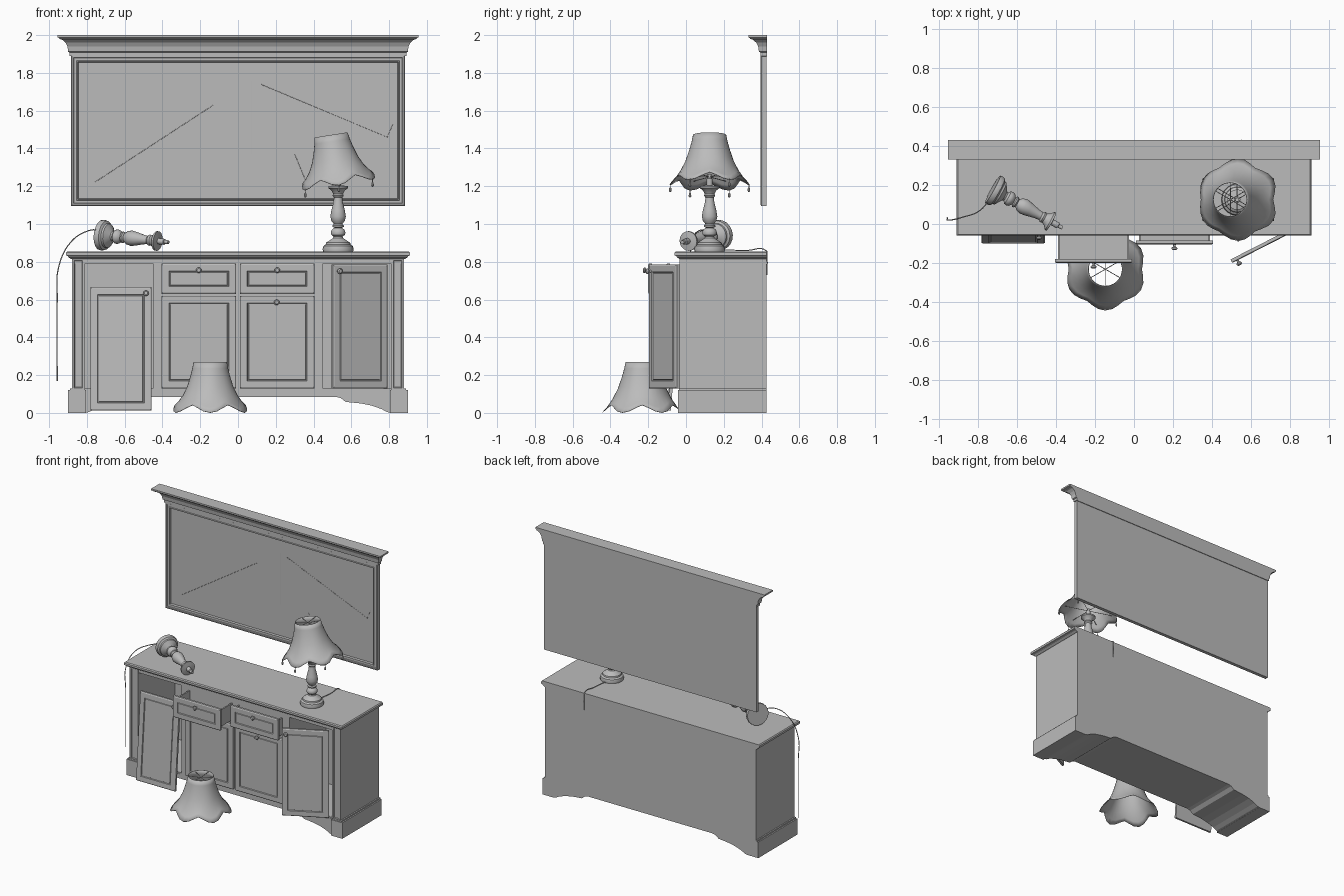
import bpy, bmesh
from math import sin, cos, pi, radians
from mathutils import Matrix, Vector

if "Cube" in bpy.data.objects:
    bpy.data.objects.remove(bpy.data.objects["Cube"])

grey = bpy.data.materials.new("plain grey")
grey.use_nodes = True
grey.diffuse_color = (0.5, 0.5, 0.5, 1)
grey.node_tree.nodes["Principled BSDF"].inputs["Base Color"].default_value = (0.5, 0.5, 0.5, 1)


def finish(name, bm, matrix=None, smooth=False):
    bmesh.ops.recalc_face_normals(bm, faces=bm.faces)
    mesh = bpy.data.meshes.new(name)
    bm.to_mesh(mesh)
    bm.free()
    ob = bpy.data.objects.new(name, mesh)
    bpy.context.collection.objects.link(ob)
    mesh.materials.append(grey)
    if matrix:
        ob.matrix_world = matrix
    if smooth:
        bpy.ops.object.select_all(action='DESELECT')
        ob.select_set(True)
        bpy.context.view_layer.objects.active = ob
        bpy.ops.object.shade_smooth_by_angle(angle=radians(35))
    return ob


def box_mesh(lo, hi):
    bm = bmesh.new()
    bmesh.ops.create_cube(bm, size=1)
    for v in bm.verts:
        v.co = [l if c < 0 else h for c, l, h in zip(v.co, lo, hi)]
    return bm


def box(name, x, y, z, matrix=None):
    return finish(name, box_mesh((x[0], y[0], z[0]), (x[1], y[1], z[1])), matrix)


def panel(name, w, h, t, steps, matrix):
    """Slab whose front (-y) face is stepped by (inset, rise) pairs."""
    bm = box_mesh((0, -t, 0), (w, 0, h))
    bm.normal_update()
    front = min(bm.faces, key=lambda f: f.calc_center_median().y)
    for inset, rise in steps:
        bmesh.ops.inset_region(bm, faces=[front], thickness=inset, depth=0)
        for v in front.verts:
            v.co.y -= rise
    return finish(name, bm, matrix)


def loft(name, rings, caps=True, matrix=None, smooth=True):
    bm = bmesh.new()
    loops = [[bm.verts.new(p) for p in ring] for ring in rings]
    n = len(loops[0])
    for a, b in zip(loops, loops[1:]):
        for i in range(n):
            j = (i + 1) % n
            bm.faces.new((a[i], a[j], b[j], b[i]))
    if caps:
        bm.faces.new(loops[0])
        bm.faces.new(loops[-1])
    return finish(name, bm, matrix, smooth)


def lathe(name, profile, matrix, n=20):
    rings = [[(r * cos(2 * pi * i / n), r * sin(2 * pi * i / n), z) for i in range(n)]
             for r, z in profile]
    return loft(name, rings, matrix=matrix)


def cord(name, points, radius=0.003, matrix=None, curved=True):
    curve = bpy.data.curves.new(name, 'CURVE')
    curve.dimensions = '3D'
    curve.bevel_depth = radius
    curve.bevel_resolution = 1
    curve.resolution_u = 6
    spline = curve.splines.new('BEZIER' if curved else 'POLY')
    pts = spline.bezier_points if curved else spline.points
    pts.add(len(points) - 1)
    for p, co in zip(pts, points):
        if curved:
            p.co = co
            p.handle_left_type = p.handle_right_type = 'AUTO'
        else:
            p.co = (*co, 1)
    ob = bpy.data.objects.new(name, curve)
    bpy.context.collection.objects.link(ob)
    curve.materials.append(grey)
    if matrix:
        ob.matrix_world = matrix


def knob(name, matrix, x, y, z):
    profile = [(0.007, 0), (0.006, 0.012), (0.014, 0.018), (0.015, 0.024), (0.009, 0.03)]
    lathe(name, profile, matrix @ Matrix.Translation((x, y, z)) @ Matrix.Rotation(pi / 2, 4, 'X'), 12)


at = lambda x, y, z: Matrix.Translation((x, y, z))
BACK = 0.425

# Cabinet carcass: open side compartments around a closed middle
box("cabinet_back", (-0.88, 0.88), (0.405, BACK), (0.09, 0.82))
box("cabinet_floor", (-0.87, 0.87), (-0.028, 0.41), (0.085, 0.13))
box("cabinet_ceiling", (-0.87, 0.87), (-0.03, 0.41), (0.79, 0.82))
box("cabinet_middle", (-0.45, 0.45), (-0.03, 0.41), (0.1, 0.81))
for side, s in (("left", 1), ("right", -1)):
    xs = sorted((0.88 * s, 0.81 * s))
    box(side + "_cabinet_side", xs, (-0.025, BACK), (0.1, 0.82))
    panel(side + "_pilaster", 0.07, 0.7, 0.012, [(0.018, 0), (0.005, -0.007)],
          at(xs[0], -0.023, 0.12))
    foot = sorted((0.9 * s, 0.805 * s))
    box(side + "_foot_block", foot, (-0.043, BACK), (0, 0.12))
    box(side + "_foot_moulding", sorted((0.89 * s, 0.81 * s)), (-0.038, BACK), (0.12, 0.13))

# Arched plinth, running the full depth
half = [(0.81, 0), (0.79, 0.004), (0.76, 0.02), (0.71, 0.038), (0.65, 0.05), (0.57, 0.058),
        (0.545, 0.078), (0.52, 0.085)]
outline = [(0.81, 0.12)] + half + [(-x, z) for x, z in reversed(half)] + [(-0.81, 0.12)]
loft("arched_plinth", [[(x, y, z) for x, z in outline] for y in (-0.03, BACK)], smooth=False)

# Counter top with stepped moulding
layers = [(0.885, 0.035, 0.815), (0.9, 0.05, 0.825), (0.9, 0.05, 0.83), (0.91, 0.06, 0.833),
          (0.91, 0.06, 0.848), (0.904, 0.054, 0.855)]
loft("counter_top", [[(-x, -y, z), (x, -y, z), (x, BACK, z), (-x, BACK, z)] for x, y, z in layers],
     smooth=False)

# Doors and drawers
trim = [(0.01, 0.004), (0.045, 0), (0.004, -0.007), (0.005, 0), (0.003, 0.004)]
for name, x in (("right", -0.405), ("left", 0.01)):
    panel(name + "_middle_door", 0.395, 0.49, 0.016, trim, at(x, -0.03, 0.13))
knob("middle_door_knob", at(0.01, -0.05, 0.13), 0.195, 0, 0.455)

for name, x, out in (("right", -0.405, -0.18), ("left", 0.01, -0.085)):
    m = at(x, out, 0.63)
    panel(name + "_drawer_front", 0.395, 0.16, 0.016, trim, m)
    knob(name + "_drawer_knob", m, 0.1975, -0.018, 0.125)
    deep = -0.02 - out
    box(name + "_drawer_floor", (0.015, 0.38), (0, deep), (0.015, 0.025), m)
    for k, xs in enumerate(((0.015, 0.025), (0.37, 0.38))):
        box(name + "_drawer_side_%d" % k, xs, (0, deep), (0.015, 0.14), m)

swung = at(0.495, -0.182, 0.13) @ Matrix.Rotation(radians(27), 4, 'Z')
leaning = at(-0.782, -0.08, 0.012) @ Matrix.Rotation(radians(-4.4), 4, 'X')
for name, m, kx in (("open_door", swung, 0.03), ("fallen_door", leaning, 0.295)):
    panel(name, 0.325, 0.655, 0.016, trim, m)
    knob(name + "_knob", m, kx, -0.018, 0.62)

# Mirror with stepped frame, cracks and cornice
panel("mirror", 1.77, 0.8, 0.026,
      [(0.008, 0.004), (0.012, 0), (0.004, -0.005), (0.018, 0), (0.004, 0.005), (0.006, 0), (0.004, -0.016)],
      at(-0.885, BACK, 1.095))
cracks = [[(0.07, 1.76), (0.07, 1.37)], [(-0.13, 1.63), (-0.76, 1.22)],
          [(0.12, 1.74), (0.79, 1.46), (0.82, 1.53)], [(0.3, 1.37), (0.37, 1.2)]]
for i, line in enumerate(cracks):
    cord("mirror_crack_%d" % i, [(x, 0.411, z) for x, z in line], 0.0015, curved=False)

cornice = [(0.0, 1.888), (0.006, 1.89), (0.006, 1.908), (0.014, 1.912), (0.018, 1.94),
           (0.028, 1.96), (0.045, 1.975), (0.06, 1.98), (0.063, 1.985), (0.07, 1.988), (0.07, 2.0)]
loft("cornice", [[(-0.885 - o, 0.4 - o, z), (0.885 + o, 0.4 - o, z),
                  (0.885 + o, 0.43, z), (-0.885 - o, 0.43, z)] for o, z in cornice], smooth=False)

# Turned lamp bodies, one standing and one lying on its side
turned = [(0.08, 0), (0.082, 0.012), (0.078, 0.028), (0.066, 0.036), (0.064, 0.046), (0.045, 0.058),
          (0.027, 0.07), (0.024, 0.078), (0.036, 0.088), (0.039, 0.1), (0.034, 0.114), (0.02, 0.125),
          (0.03, 0.13), (0.03, 0.138), (0.022, 0.145), (0.036, 0.162), (0.041, 0.185), (0.036, 0.215),
          (0.025, 0.26), (0.022, 0.285), (0.03, 0.295), (0.026, 0.305), (0.035, 0.322), (0.052, 0.335),
          (0.052, 0.345), (0.016, 0.35), (0.016, 0.385), (0.01, 0.388), (0.01, 0.41)]
axis = Vector((0.37, -0.205, -0.04))
lying = at(-0.725, 0.178, 0.942) @ axis.to_track_quat('Z', 'Y').to_matrix().to_4x4()
lathe("standing_lamp_body", turned, at(0.53, 0.125, 0.855))
lathe("fallen_lamp_body", turned, lying)


# Scalloped shades with wire frames
def shade(name, matrix, tassels):
    n = 36
    rings = []
    for r, h, wave in ((0.2, 0.022, 1), (0.178, 0.045, 0.8), (0.15, 0.085, 0.5), (0.125, 0.135, 0.25),
                       (0.107, 0.19, 0.1), (0.095, 0.235, 0), (0.088, 0.27, 0)):
        ring = []
        for i in range(n):
            a = 2 * pi * i / n + pi / 6
            k = wave * (2 * abs(cos(3 * (a - pi / 6))) ** 1.5 - 1)
            ring.append(((r + 0.012 * k) * cos(a), (r + 0.012 * k) * sin(a), h - 0.02 * k))
        rings.append(ring)
    ob = loft(name, rings, caps=False, matrix=matrix)
    ob.modifiers.new("thickness", 'SOLIDIFY').thickness = 0.003
    for i in range(6):
        a = pi / 6 + i * pi / 3
        c, s = cos(a), sin(a)
        cord(name + "_wire_%d" % i, [(0, 0, 0.255), (0.087 * c, 0.087 * s, 0.262)], 0.002, matrix, False)
        if tassels:
            cord(name + "_arm_%d" % i, [(0, 0, 0.045), (0.17 * c, 0.17 * s, 0.045)], 0.002, matrix, False)
            tip = matrix @ Vector((0.208 * c, 0.208 * s, 0.004))
            lathe(name + "_tassel_%d" % i, [(0.002, 0.004), (0.002, -0.015), (0.006, -0.02),
                                            (0.007, -0.034), (0.003, -0.04)], at(*tip), 8)


shade("fallen_shade", at(-0.147, -0.232, 0), False)
shade("standing_shade", at(0.535, 0.125, 1.205) @ Matrix.Rotation(radians(-9), 4, 'Y'), True)

# Lamp cords
cord("fallen_lamp_cord", [(-0.725, 0.15, 0.965), (-0.79, 0.07, 0.965), (-0.88, 0.035, 0.91),
                          (-0.95, 0.02, 0.77), (-0.957, 0.03, 0.6), (-0.957, 0.03, 0.17)])
cord("standing_lamp_cord", [(0.53, 0.2, 0.862), (0.545, 0.32, 0.86), (0.55, 0.425, 0.858),
                            (0.55, 0.429, 0.83), (0.55, 0.429, 0.73)])
